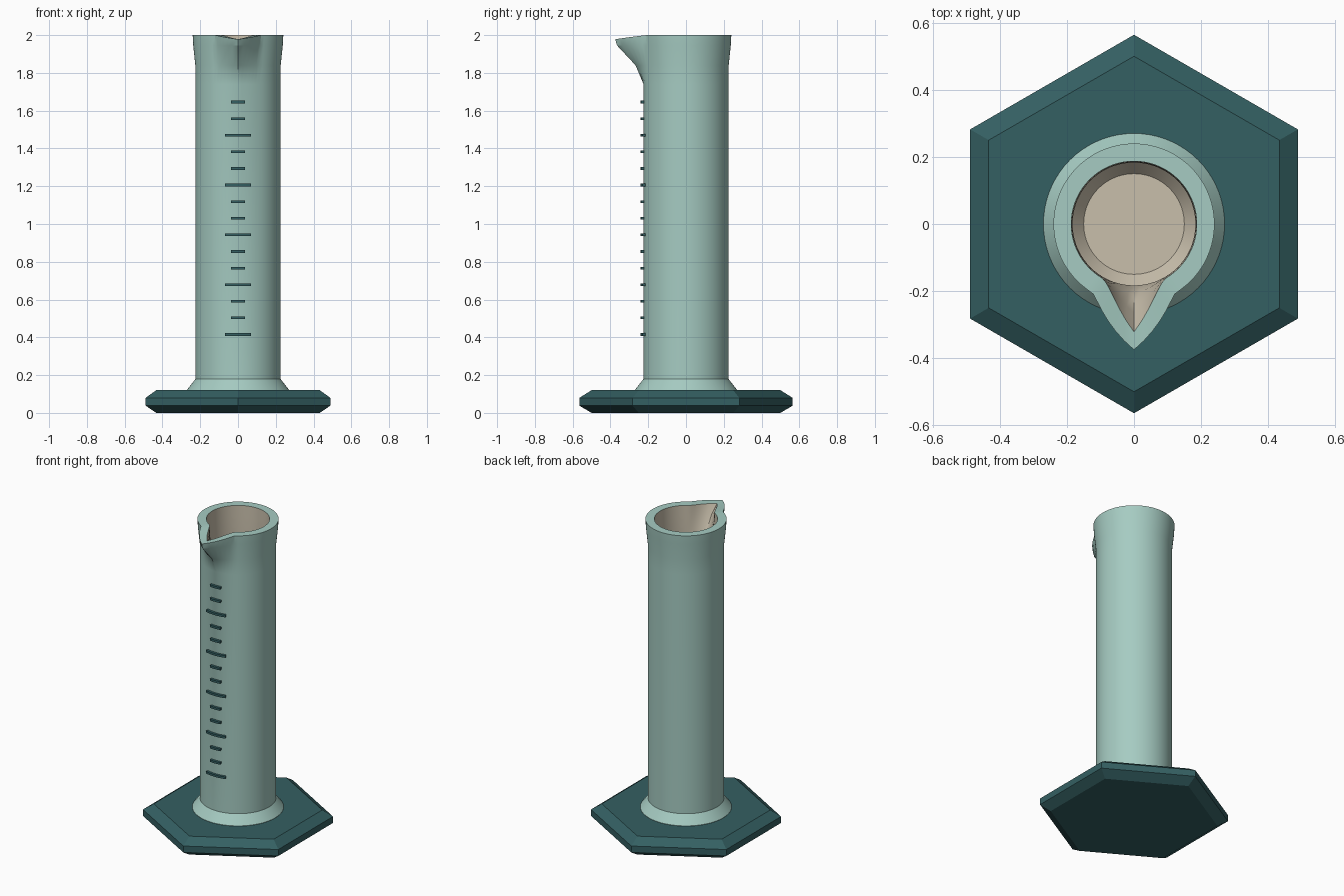
import bpy, bmesh, math
from math import sin, cos, pi, radians

if "Cube" in bpy.data.objects:
    bpy.data.objects.remove(bpy.data.objects["Cube"])


def material(name, rgb):
    m = bpy.data.materials.new(name)
    m.diffuse_color = (*rgb, 1)
    m.use_nodes = True
    m.node_tree.nodes["Principled BSDF"].inputs["Base Color"].default_value = m.diffuse_color
    return m


GLASS = material("pale_green", (0.38, 0.60, 0.54))
DARK = material("dark_teal", (0.034, 0.115, 0.122))
INSIDE = material("inner_beige", (0.58, 0.52, 0.41))


def finish(bm, name, mats, smooth=None):
    bmesh.ops.recalc_face_normals(bm, faces=bm.faces)
    me = bpy.data.meshes.new(name)
    bm.to_mesh(me)
    bm.free()
    ob = bpy.data.objects.new(name, me)
    bpy.context.collection.objects.link(ob)
    for m in mats:
        me.materials.append(m)
    if smooth:
        bpy.ops.object.select_all(action='DESELECT')
        ob.select_set(True)
        bpy.context.view_layer.objects.active = ob
        bpy.ops.object.shade_smooth_by_angle(angle=radians(smooth))
    return ob


def lathe(rings, n, point, inner_from=None):
    """Stack rings of n vertices, bridge them and cap both ends."""
    bm = bmesh.new()
    loops = [[bm.verts.new(point(r, k)) for k in range(n)] for r in rings]
    for i, (a, b) in enumerate(zip(loops, loops[1:])):
        for k in range(n):
            j = (k + 1) % n
            f = bm.faces.new((a[k], a[j], b[j], b[k]))
            f.material_index = int(inner_from is not None and i >= inner_from)
    bm.faces.new(loops[0])
    f = bm.faces.new(loops[-1])
    f.material_index = int(inner_from is not None)
    return bm


# Hexagonal foot with chamfered edges
hexagon = [(0.50, 0), (0.564, 0.038), (0.564, 0.08), (0.50, 0.12)]
bm = lathe(hexagon, 6, lambda r, k: (r[0] * sin(k * pi / 3), r[0] * cos(k * pi / 3), r[1]))
finish(bm, "hexagonal_foot", [DARK])

# Hollow tube: radius, height, spout pull, spout sharpness
N = 72
SPOUT = radians(31)
tube = [(0.27, 0.115, 0, 1), (0.27, 0.122, 0, 1), (0.225, 0.18, 0, 1),
        (0.225, 1.74, 0, 1), (0.226, 1.84, 0.041, 1.3), (0.237, 1.945, 0.128, 1.25),
        (0.24, 2.0, 0.135, 1.25),
        (0.187, 2.0, 0.135, 1.75), (0.185, 1.93, 0.08, 1.6), (0.183, 1.84, 0.028, 1.4),
        (0.183, 1.75, 0, 1), (0.183, 0.22, 0, 1), (0.15, 0.18, 0, 1)]


def tube_point(ring, k):
    r, z, pull, power = ring
    a = (k - N // 2) * 2 * pi / N           # angle 0 faces the front
    w = max(0, 1 - abs(a) / SPOUT) ** power
    r += pull * w
    dip = 0.022 * w if z == 2.0 else 0
    return (r * sin(a), -r * cos(a), z - dip)


finish(lathe(tube, N, tube_point, inner_from=7), "cylinder_tube", [GLASS, INSIDE], 25)


# Graduation marks: thin strips curved around the front of the tube
bm = bmesh.new()
for i in range(15):
    z = 0.415 + i * 0.0879
    half = 0.295 if i % 3 == 0 else 0.155
    sections = []
    for s in range(9):
        a = -half + 2 * half * s / 8
        sections.append([bm.verts.new((r * sin(a), -r * cos(a), z + h))
                         for r, h in ((0.22, -0.007), (0.241, -0.007),
                                      (0.241, 0.007), (0.22, 0.007))])
    for a, b in zip(sections, sections[1:]):
        for k in range(4):
            j = (k + 1) % 4
            bm.faces.new((a[k], a[j], b[j], b[k]))
    bm.faces.new(sections[0])
    bm.faces.new(sections[-1])
finish(bm, "graduation_marks", [DARK], 30)
